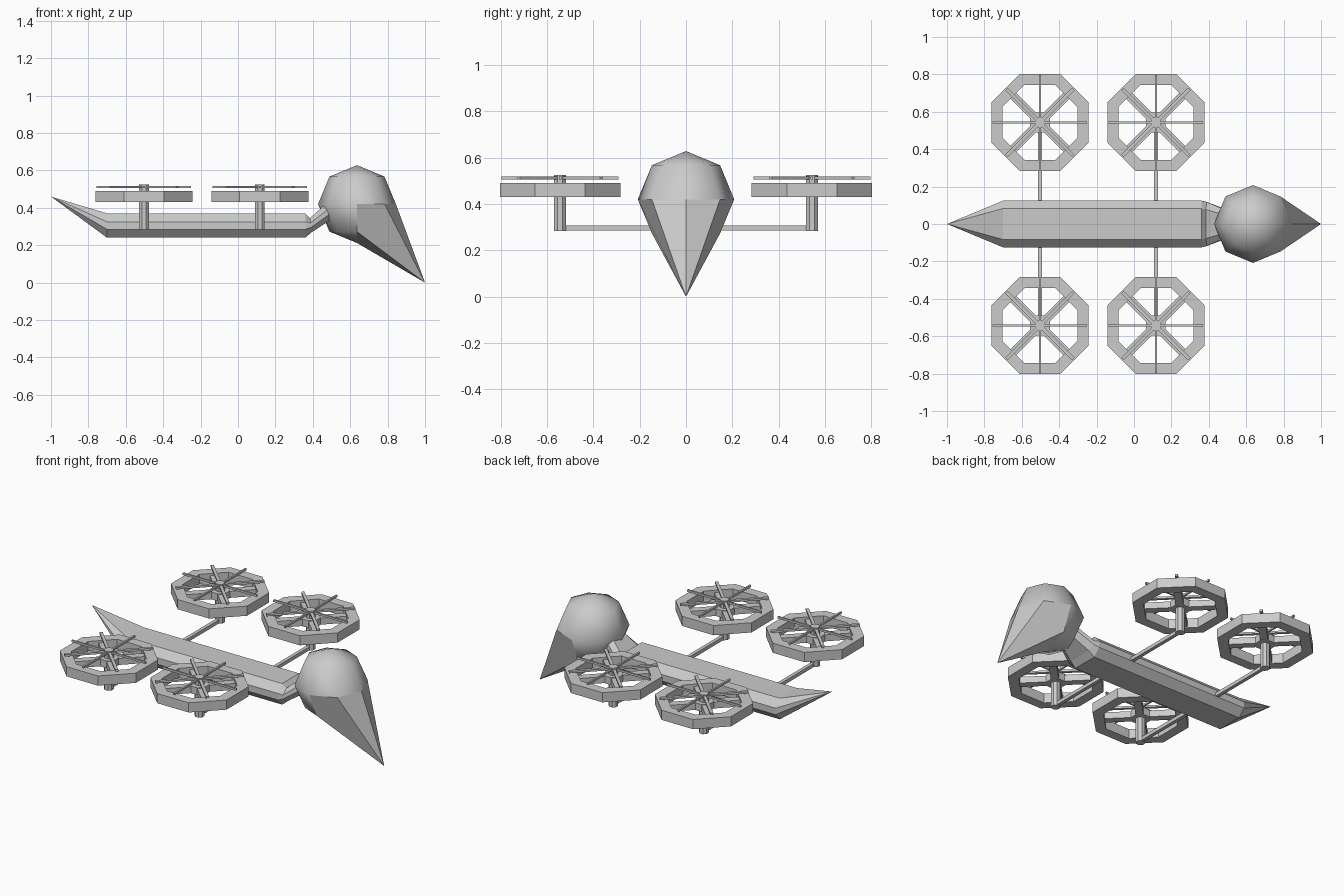
import bpy, bmesh, math
from mathutils import Vector, Matrix

if "Cube" in bpy.data.objects:
    bpy.data.objects.remove(bpy.data.objects["Cube"])


def make(name, bm, loc=(0, 0, 0)):
    bmesh.ops.recalc_face_normals(bm, faces=bm.faces)
    me = bpy.data.meshes.new(name)
    bm.to_mesh(me)
    bm.free()
    ob = bpy.data.objects.new(name, me)
    ob.location = loc
    bpy.context.collection.objects.link(ob)
    return ob


def box(bm, size, center, angle=0):
    m = Matrix.Rotation(angle, 4, 'Z') @ Matrix.Translation(center) @ Matrix.Diagonal((*size, 1))
    bmesh.ops.create_cube(bm, size=1, matrix=m)


def prism(bm, r, z0, z1):
    # eight-sided post with flats facing the axes
    m = Matrix.Translation((0, 0, (z0 + z1) / 2)) @ Matrix.Rotation(math.pi / 8, 4, 'Z')
    bmesh.ops.create_cone(bm, cap_ends=True, segments=8, radius1=r, radius2=r, depth=z1 - z0, matrix=m)


# Hull: eight-sided section, pointed tail, chamfered end and rising neck
def section(x_top, x_bot, z_top, z_bot, w, inner):
    zc, h, xc, dx = (z_top + z_bot) / 2, (z_top - z_bot) / 2, (x_top + x_bot) / 2, (x_top - x_bot) / 2
    prof = [(inner, 1), (w, .31), (w, -.31), (inner, -1), (-inner, -1), (-w, -.31), (-w, .31), (-inner, 1)]
    return [(xc + dx * t, y, zc + h * t) for y, t in prof]


bm = bmesh.new()
rings = [[bm.verts.new(p) for p in section(*s)] for s in (
    (-.70, -.70, .37, .24, .125, .083),
    (.36, .36, .37, .24, .125, .083),
    (.385, .395, .345, .27, .117, .078),
    (.46, .495, .412, .335, .082, .055),
    (.54, .56, .44, .37, .07, .045))]
tail = bm.verts.new((-1, 0, .46))
for a, b in zip(rings, rings[1:]):
    for i in range(8):
        j = (i + 1) % 8
        bm.faces.new((a[i], a[j], b[j], b[i]))
for i in range(8):
    bm.faces.new((tail, rings[0][i], rings[0][(i + 1) % 8]))
bm.faces.new(rings[-1])
make("hull", bm)

# Head: coarse sphere with its lower front corners pulled into a beak
bm = bmesh.new()
R, cx, cz = .208, .636, .42
bmesh.ops.create_uvsphere(bm, u_segments=8, v_segments=4, radius=R,
                          matrix=Matrix.Translation((cx, 0, cz)))
beak = [v for v in bm.verts if v.co.x > cx + .05 and v.co.z < cz - .05]
tip = Vector((1, 0, 0))
for v in beak:
    v.co = tip
bmesh.ops.remove_doubles(bm, verts=bm.verts, dist=.0005)
for f in bm.faces:
    f.smooth = not any((v.co - tip).length < .001 for v in f.verts)
make("head", bm)


# Rotor parts, shared by four units
def ring_duct():
    bm = bmesh.new()
    k = 1 / math.cos(math.pi / 8)
    loops = []
    for r, z in ((.26, .43), (.26, .49), (.2, .49), (.2, .43)):
        loops.append([bm.verts.new((r * k * math.cos(a), r * k * math.sin(a), z))
                      for a in [math.pi / 8 + i * math.pi / 4 for i in range(8)]])
    for n in range(4):
        a, b = loops[n], loops[(n + 1) % 4]
        for i in range(8):
            j = (i + 1) % 8
            bm.faces.new((a[i], a[j], b[j], b[i]))
    return bm


def frame():
    bm = bmesh.new()
    prism(bm, .057, .435, .48)
    for i in range(4):
        box(bm, (.19, .045, .04), (.125, 0, .456), math.pi / 4 + i * math.pi / 2)
    return bm


def post():
    bm = bmesh.new()
    prism(bm, .028, .283, .45)
    return bm


def propeller():
    bm = bmesh.new()
    prism(bm, .028, .475, .525)
    for i in range(4):
        box(bm, (.505, .011 if i % 2 == 0 else .018, .012), (0, 0, .512), i * math.pi / 4)
    return bm


for x, end in ((-.503, "rear"), (.117, "front")):
    for y, side in ((-.543, "right"), (.543, "left")):
        for part, fn in (("duct", ring_duct), ("frame", frame), ("post", post), ("propeller", propeller)):
            make(f"{end}_{side}_{part}", fn(), (x, y, 0))
    # Cross arm through the hull carrying a pair of rotors
    bm = bmesh.new()
    box(bm, (.022, 1.09, .022), (x, 0, .296))
    make(f"{end}_arm", bm)
